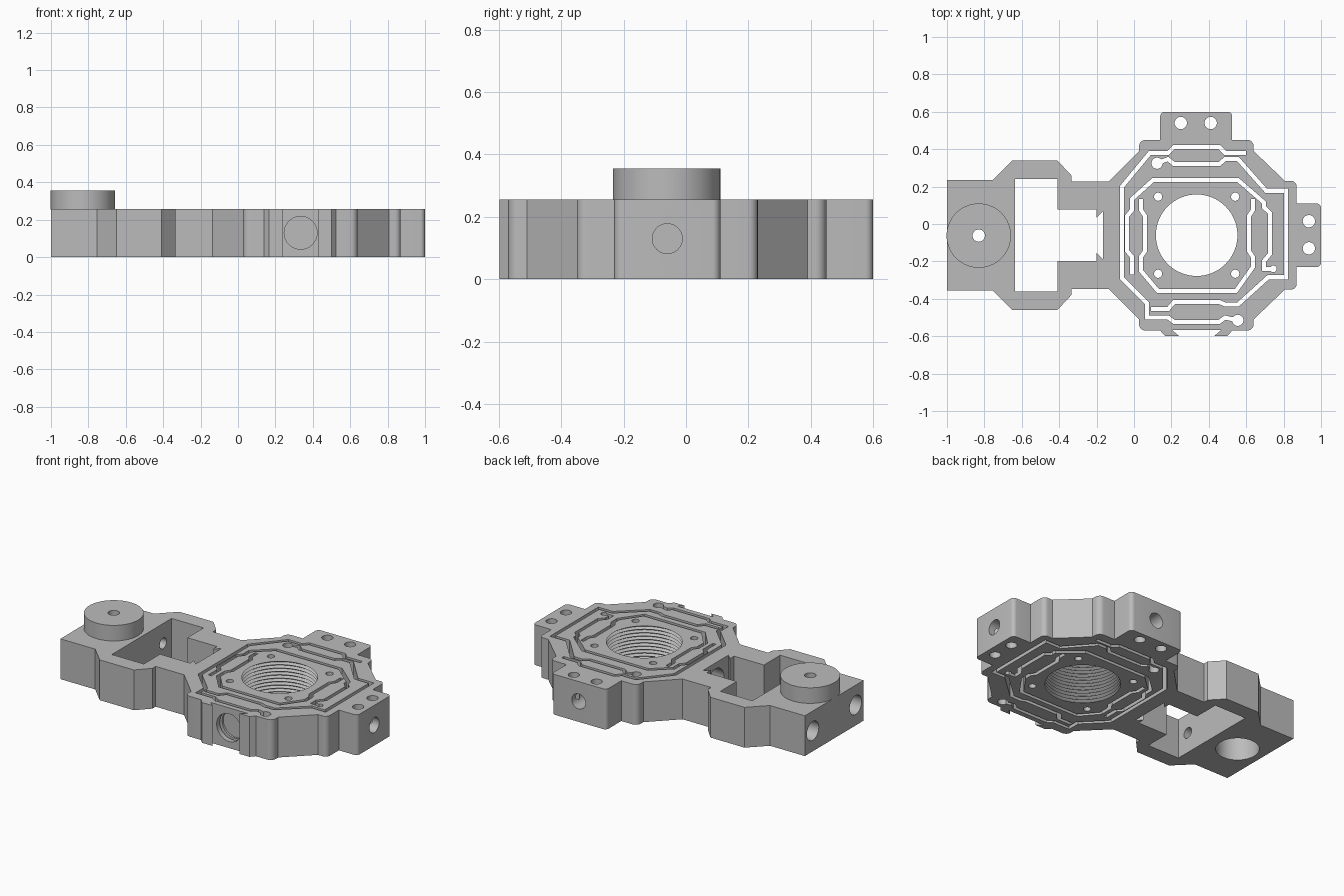
import bpy, bmesh, math
from mathutils import Vector, Matrix

if "Cube" in bpy.data.objects:
    bpy.data.objects.remove(bpy.data.objects["Cube"])

H = 0.256            # plate height
CX, CY = 0.335, -0.06  # stage centre; the plate mirrors about y = CY

grey = bpy.data.materials.new("machined_grey")
grey.diffuse_color = (0.5, 0.5, 0.5, 1)
grey.use_nodes = True
grey.node_tree.nodes["Principled BSDF"].inputs["Base Color"].default_value = grey.diffuse_color


def make(name, bm):
    bmesh.ops.recalc_face_normals(bm, faces=bm.faces)
    me = bpy.data.meshes.new(name)
    bm.to_mesh(me)
    bm.free()
    me.materials.append(grey)
    ob = bpy.data.objects.new(name, me)
    bpy.context.collection.objects.link(ob)
    return ob


def prism(name, pts, z0, z1):
    bm = bmesh.new()
    face = bm.faces.new([bm.verts.new((x, y, z0)) for x, y in pts])
    ext = bmesh.ops.extrude_face_region(bm, geom=[face])
    verts = [v for v in ext["geom"] if isinstance(v, bmesh.types.BMVert)]
    bmesh.ops.translate(bm, verts=verts, vec=(0, 0, z1 - z0))
    return make(name, bm)


def rod(name, a, b, r, seg=32):
    a, b = Vector(a), Vector(b)
    bm = bmesh.new()
    rot = (b - a).to_track_quat("Z", "Y").to_matrix().to_4x4()
    bmesh.ops.create_cone(bm, cap_ends=True, segments=seg, radius1=r, radius2=r,
                          depth=(b - a).length,
                          matrix=Matrix.Translation((a + b) / 2) @ rot)
    return make(name, bm)


def drill(x, y, r, z0=-0.1, z1=0.5):
    return rod("drill_cutter", (x, y, z0), (x, y, z1), r)


def rounded(pts):
    """Polygon from (x, y[, radius]) corners."""
    out = []
    for i, p in enumerate(pts):
        c = Vector(p[:2])
        if len(p) == 2:
            out.append(tuple(c))
            continue
        u = (Vector(pts[i - 1][:2]) - c).normalized() * p[2]
        v = (Vector(pts[(i + 1) % len(pts)][:2]) - c).normalized() * p[2]
        for k in range(7):
            t = k / 6 * math.pi / 2
            out.append(tuple(c + u * (1 - math.sin(t)) + v * (1 - math.cos(t))))
    return out


def slot(pts, w=0.011):
    """Constant width band along a path, mitred at the corners."""
    p = [Vector(q) for q in pts]
    left, right = [], []
    for i, q in enumerate(p):
        d0 = (q - p[i - 1]).normalized() if i else None
        d1 = (p[i + 1] - q).normalized() if i < len(p) - 1 else None
        d0, d1 = d0 or d1, d1 or d0
        n0, n1 = Vector((-d0.y, d0.x)), Vector((-d1.y, d1.x))
        m = (n0 + n1).normalized()
        m *= w / max(m.dot(n0), 0.4)
        left.append(tuple(q + m))
        right.append(tuple(q - m))
    return prism("slot_cutter", left + right[::-1], -0.1, 0.5)


def cut(ob, cutters):
    for c in cutters:
        m = ob.modifiers.new("cut", "BOOLEAN")
        m.operation, m.solver, m.object = "DIFFERENCE", "EXACT", c
        dg = bpy.context.evaluated_depsgraph_get()
        me = bpy.data.meshes.new_from_object(ob.evaluated_get(dg))
        ob.modifiers.clear()
        ob.data = me
        bpy.data.objects.remove(c)


def smooth(ob):
    bpy.ops.object.select_all(action="DESELECT")
    ob.select_set(True)
    bpy.context.view_layer.objects.active = ob
    bpy.ops.object.shade_smooth_by_angle(angle=math.radians(30))


# Plate outline: arm, octagonal body, two lugs
arm = [(-1, .235), (-.755, .235), (-.65, .34), (-.41, .34), (-.335, .26),
       (-.335, .228), (-.135, .228), (.027, .39), (.027, .45, .035)]
right = [(.64, .45, .035), (.64, .39), (.807, .23), (.87, .23, .03), (.87, .11)]


def flip(pts):
    return [(p[0], 2 * CY - p[1], *p[2:]) for p in reversed(pts)]


top_lug = [(.14, .45), (.14, .60, .025), (.525, .60, .025), (.525, .45)]
end_lug = [(1, .11, .025), (1, -.23, .025)]
foot = [(.525, -.57), (.5, -.598), (.43, -.598), (.465, -.568),
        (.205, -.568), (.24, -.598), (.165, -.598), (.14, -.57)]
outline = arm + top_lug + right + end_lug + flip(right) + foot + flip(arm)
body = prism("flexure_plate", rounded(outline), 0, H)

# Arm window
half = [(-.635, .24), (-.41, .24), (-.41, .077), (-.2, .077), (-.2, .035), (-.165, .07)]
cutters = [prism("window_cutter", half + flip(half), -0.1, 0.5)]


# Threaded main bore, lathed with a zigzag profile
def thread_cutter(r0, r1, turns, seg=64):
    prof = [(r0, -0.05)]
    for i in range(turns):
        prof += [(r0, H * i / turns), (r1, H * (i + .5) / turns)]
    prof += [(r0, H), (r0, H + 0.05)]
    bm = bmesh.new()
    rings = [[bm.verts.new((CX + r * math.cos(2 * math.pi * k / seg),
                            CY + r * math.sin(2 * math.pi * k / seg), z))
              for k in range(seg)] for r, z in prof]
    for a, b in zip(rings, rings[1:]):
        for k in range(seg):
            j = (k + 1) % seg
            bm.faces.new((a[k], a[j], b[j], b[k]))
    bm.faces.new(rings[0][::-1])
    bm.faces.new(rings[-1])
    return make("thread_cutter", bm)


cutters.append(thread_cutter(.218, .234, 12))

# Flexure slots
slots = [
    [(.60, .38), (.487, .38), (.455, .412), (.214, .412), (.182, .38), (.085, .38),
     (-.064, .20), (-.064, -.29), (.07, -.425), (.07, -.5), (.182, -.5),
     (.214, -.524), (.455, -.524), (.487, -.50), (.55, -.515)],
    [(.123, .325), (.182, .347), (.214, .32), (.455, .32), (.487, .347), (.556, .347),
     (.706, .178), (.813, .178), (.813, -.285), (.717, -.285), (.556, -.43),
     (.487, -.43), (.455, -.417), (.214, -.417), (.182, -.455), (.09, -.455)],
    [(-.01, -.27), (-.01, -.176), (-.037, -.144), (-.037, .043), (-.01, .075),
     (-.01, .134), (.102, .235), (.556, .235), (.695, .115), (.695, .09),
     (.727, .059), (.727, -.16), (.695, -.198), (.695, -.24), (.745, -.24)],
    [(.037, .134), (.037, .075), (.059, .043), (.059, -.144), (.037, -.176),
     (.037, -.25), (.128, -.358), (.545, -.358), (.636, -.23), (.636, -.176),
     (.615, -.144), (.615, .043), (.636, .075), (.636, .134)],
]
cutters += [slot(s) for s in slots]
cutters += [drill(.123, .325, .03), drill(.555, -.515, .03), drill(.745, -.24, .018)]

# Stage screw holes and lug holes
cutters += [drill(CX + sx * .206, CY + sy * .206, .022) for sx in (-1, 1) for sy in (-1, 1)]
cutters += [drill(.25, .54, .033), drill(.41, .54, .033),
            drill(.935, .015, .033), drill(.935, -.13, .033)]

# Side holes in the lugs, actuator ports, arm end holes
Z = 0.13
cutters += [rod("lug_cutter", (1.1, CY, Z), (.84, CY, Z), .048),
            rod("lug_cutter", (CX, .7, Z), (CX, .44, Z), .048),
            rod("port_cutter", (CX, -.7, Z), (CX, -.5, Z), .088),
            rod("port_cutter", (-.25, CY, Z), (-.075, CY, Z), .088)]
for y in (.155, -.275):
    cutters += [rod("end_cutter", (-1.1, y, Z), (-.8, y, Z), .06),
                rod("end_cutter", (-.9, y, Z), (-.55, y, Z), .034)]

# Recess below the boss and its centre hole
BX, BY = -.83, -.062
cutters += [drill(BX, BY, .126, -.1, .2), drill(BX, BY, .033)]
cut(body, cutters)
smooth(body)

# Round boss on the arm
boss = rod("arm_boss", (BX, BY, H - .002), (BX, BY, .355), .172, 64)
cut(boss, [drill(BX, BY, .033)])
smooth(boss)
